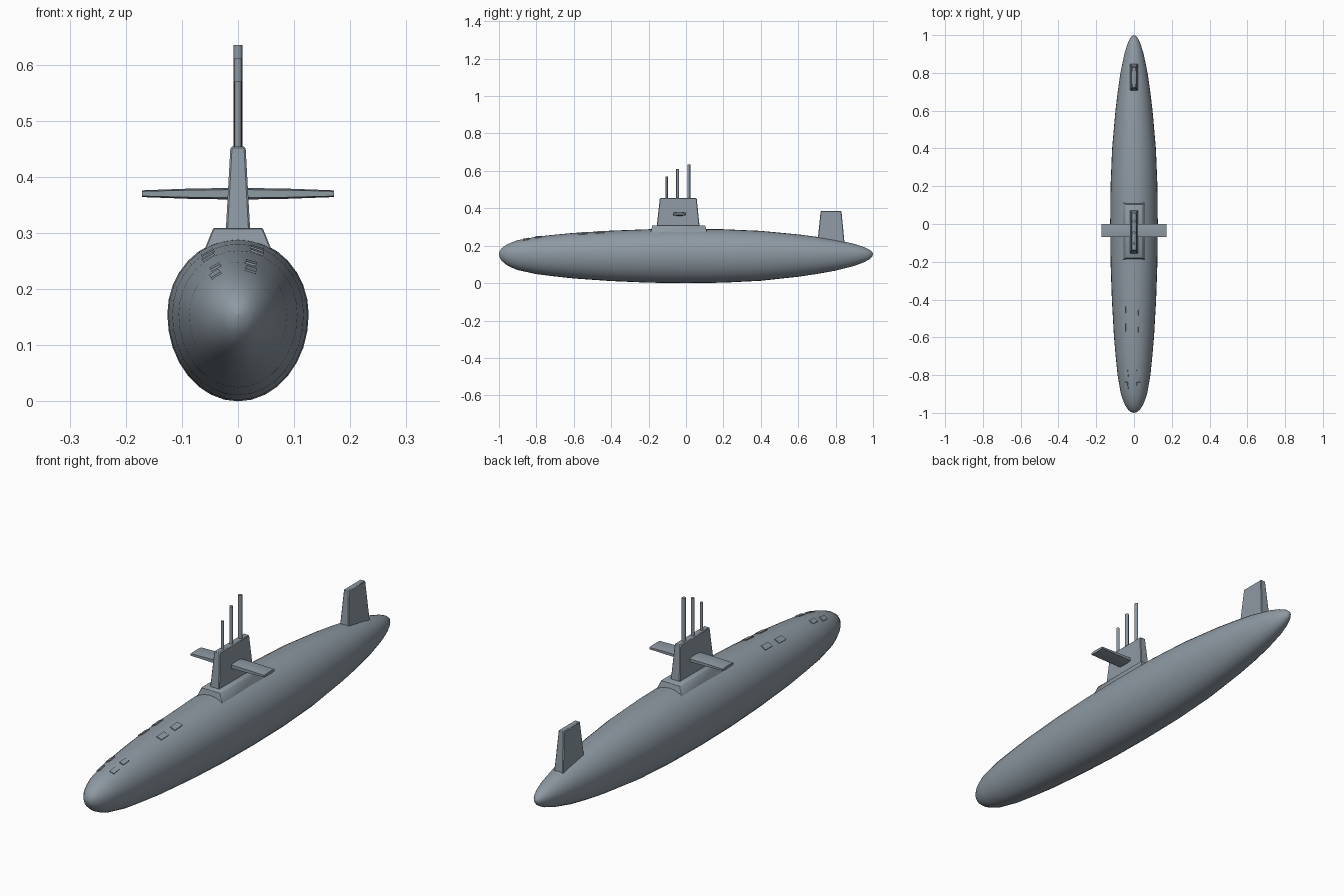
import bpy, bmesh, math
from mathutils import Vector, Matrix

if "Cube" in bpy.data.objects:
    bpy.data.objects.remove(bpy.data.objects["Cube"])

grey = bpy.data.materials.new("blue_grey_paint")
grey.diffuse_color = (0.27, 0.32, 0.365, 1)
grey.use_nodes = True
grey.node_tree.nodes["Principled BSDF"].inputs["Base Color"].default_value = grey.diffuse_color

AXIS, HALF_W, UP, DOWN = 0.155, 0.126, 0.135, 0.155
# hull profile: (y, fraction of the full section)
PROFILE = [(-0.996, .12), (-0.985, .235), (-0.96, .37), (-0.93, .47), (-0.9, .55), (-0.8, .69),
           (-0.7, .77), (-0.6, .84), (-0.4, .93), (-0.2, .985), (0, 1), (0.2, .985),
           (0.4, .92), (0.6, .78), (0.7, .685), (0.8, .57), (0.9, .405), (0.95, .285),
           (0.98, .18), (0.995, .09)]


def finish(bm, name, angle=35):
    bmesh.ops.recalc_face_normals(bm, faces=bm.faces)
    mesh = bpy.data.meshes.new(name)
    bm.to_mesh(mesh)
    bm.free()
    mesh.materials.append(grey)
    ob = bpy.data.objects.new(name, mesh)
    bpy.context.collection.objects.link(ob)
    bpy.ops.object.select_all(action='DESELECT')
    ob.select_set(True)
    bpy.context.view_layer.objects.active = ob
    bpy.ops.object.shade_smooth_by_angle(angle=math.radians(angle))
    return ob


def loft(bm, rings):
    """Skin a list of equal-length point rings and cap both ends."""
    vs = [[bm.verts.new(p) for p in r] for r in rings]
    n = len(vs[0])
    for a, b in zip(vs, vs[1:]):
        for i in range(n):
            j = (i + 1) % n
            bm.faces.new((a[i], a[j], b[j], b[i]))
    bm.faces.new(vs[0])
    bm.faces.new(vs[-1])


def section(y, s, n=32):
    pts = []
    for i in range(n):
        a = 2 * math.pi * i / n
        c = math.sin(a)
        pts.append((HALF_W * s * math.cos(a), y, AXIS + s * c * (UP if c > 0 else DOWN)))
    return pts


def tapered_block(name, levels, bevel=0.003):
    """levels: (z, half width, y front, y back)"""
    bm = bmesh.new()
    loft(bm, [[(-w, y0, z), (w, y0, z), (w, y1, z), (-w, y1, z)] for z, w, y0, y1 in levels])
    bmesh.ops.bevel(bm, geom=bm.edges[:], offset=bevel, segments=1, affect='EDGES')
    return finish(bm, name)


def scale_at(y):
    for (y0, s0), (y1, s1) in zip(PROFILE, PROFILE[1:]):
        if y0 <= y <= y1:
            return s0 + (s1 - s0) * (y - y0) / (y1 - y0)


def deck_point(x, y):
    s = scale_at(y)
    return Vector((x, y, AXIS + UP * s * math.sqrt(1 - (x / (HALF_W * s)) ** 2)))


# hull, closed to points at nose and tail
bm = bmesh.new()
loft(bm, [section(-1, .004)] + [section(y, s) for y, s in PROFILE] + [section(1, .004)])
finish(bm, "hull", 60)

# fairing, sail and rudder
tapered_block("sail_fairing", [(0.255, .066, -.192, .117), (0.309, .044, -.18, .102)], 0.002)
tapered_block("sail", [(0.29, .0225, -.158, .074), (0.454, .0135, -.14, .057)])
tapered_block("rudder", [(0.19, .023, .70, .85), (0.386, .012, .72, .831)])

# sail planes, thinner towards the tips
bm = bmesh.new()
rings = []
for x, h in ((-.171, .006), (-.09, .009), (0, .0105), (.09, .009), (.171, .006)):
    rings.append([(x, -.07, .37 - h * .7), (x, -.05, .37 - h), (x, -.02, .37 - h), (x, 0, .37 - h * .6),
                  (x, 0, .37 + h * .6), (x, -.02, .37 + h), (x, -.05, .37 + h), (x, -.07, .37 + h * .7)])
loft(bm, rings)
finish(bm, "sail_planes")

# masts
for i, (y, top, r) in enumerate(((-.103, .57, .006), (-.045, .611, .0075), (.015, .635, .008))):
    bm = bmesh.new()
    bmesh.ops.create_cone(bm, cap_ends=True, segments=12, radius1=r, radius2=r, depth=top - .42,
                          matrix=Matrix.Translation((0, y, (top + .42) / 2)))
    finish(bm, f"mast_{i + 1}")

# hatch plates lying on the forward deck
HATCHES = [(x, y, .024, .048) for x in (-.053, .034) for y in (-.46, -.55)]
HATCHES += [(x, y, .02, .035) for x in (-.04, .023) for y in (-.79, -.855)]
for i, (x, y, w, l) in enumerate(HATCHES):
    p = deck_point(x, y)
    across = (deck_point(x + .005, y) - deck_point(x - .005, y)).normalized()
    along = (deck_point(x, y + .01) - deck_point(x, y - .01)).normalized()
    normal = across.cross(along).normalized()
    along = normal.cross(across)
    frame = Matrix((across, along, normal)).transposed().to_4x4()
    frame.translation = p
    bm = bmesh.new()
    bmesh.ops.create_cube(bm, size=1, matrix=frame @ Matrix.Diagonal((w, l, .006, 1)))
    finish(bm, f"hatch_{i + 1}")
